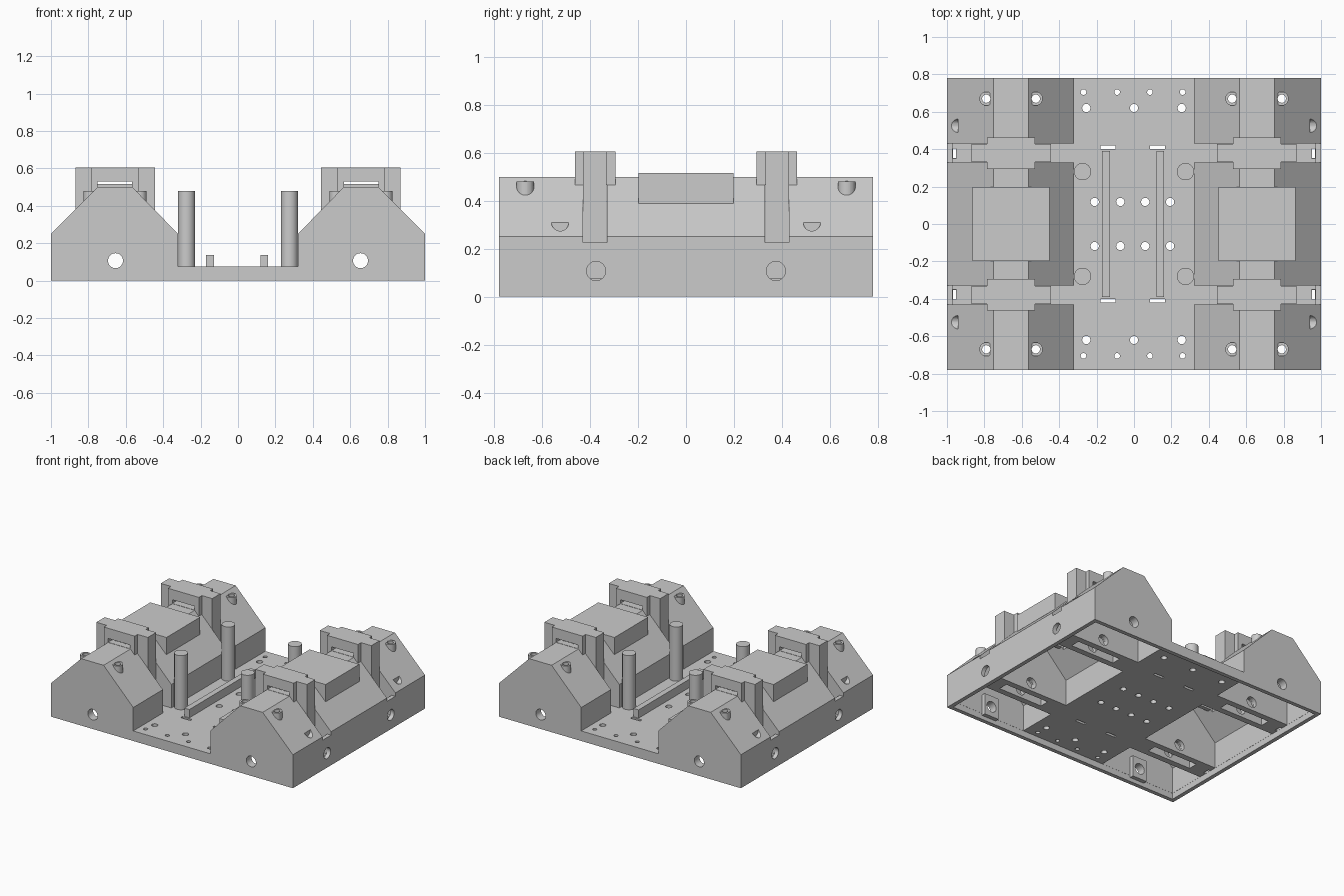
import bpy, bmesh, math
from mathutils import Matrix, Vector

cube = bpy.data.objects.get("Cube")
if cube:
    bpy.data.objects.remove(cube)

grey = bpy.data.materials.new("plain grey")
grey.use_nodes = True
COLOUR = (0.60, 0.60, 0.60, 1)
grey.diffuse_color = COLOUR
grey.node_tree.nodes["Principled BSDF"].inputs["Base Color"].default_value = COLOUR

SIDES = (-1, 1)


def add_box(bm, x, y, z):
    size = [b - a for a, b in (x, y, z)]
    mid = Vector([(a + b) / 2 for a, b in (x, y, z)])
    bmesh.ops.create_cube(bm, size=1, matrix=Matrix.Translation(mid) @ Matrix.Diagonal((*size, 1)))


def add_cylinder(bm, centre, radius, length, axis="Z"):
    turn = {"X": Matrix.Rotation(math.pi / 2, 4, "Y"),
            "Y": Matrix.Rotation(math.pi / 2, 4, "X"), "Z": Matrix.Identity(4)}[axis]
    bmesh.ops.create_cone(bm, cap_ends=True, segments=32, radius1=radius, radius2=radius,
                          depth=length, matrix=Matrix.Translation(centre) @ turn)


def add_prism(bm, profile, y0, y1):
    face = bm.faces.new([bm.verts.new((x, y0, z)) for x, z in profile])
    top = bmesh.ops.extrude_face_region(bm, geom=[face])["geom"]
    bmesh.ops.translate(bm, vec=(0, y1 - y0, 0), verts=[v for v in top if isinstance(v, bmesh.types.BMVert)])


def finish(name, bm):
    bmesh.ops.recalc_face_normals(bm, faces=bm.faces)
    mesh = bpy.data.meshes.new(name)
    bm.to_mesh(mesh)
    bm.free()
    mesh.materials.append(grey)
    obj = bpy.data.objects.new(name, mesh)
    bpy.context.collection.objects.link(obj)
    return obj


def cut(targets, bm):
    """Subtract the shapes in bm from every target, then drop the cutter."""
    cutter = finish("cutter", bm)
    cutter.hide_render = True
    for obj in targets:
        mod = obj.modifiers.new("cut", "BOOLEAN")
        mod.operation, mod.solver, mod.object = "DIFFERENCE", "EXACT", cutter
        bpy.context.view_layer.objects.active = obj
        bpy.ops.object.modifier_apply(modifier=mod.name)
    bpy.data.objects.remove(cutter)


def span(s, a, b):
    return tuple(sorted((s * a, s * b)))


# chassis: floor with two bevelled ridges
half = [(0.32, 0.075), (0.32, 0.25), (0.565, 0.5), (0.75, 0.5), (1, 0.25), (1, 0)]
bm = bmesh.new()
add_prism(bm, half + [(-x, z) for x, z in reversed(half)], -0.78, 0.78)
chassis = finish("chassis", bm)

# hollow underside
bm = bmesh.new()
add_box(bm, (-0.97, 0.97), (-0.75, 0.75), (-0.1, 0.045))
cut([chassis], bm)

# pockets inside the ridges
inner = [(0.35, 0.02), (0.35, 0.24), (0.577, 0.47), (0.738, 0.47), (0.969, 0.24), (0.969, 0.02)]
bm = bmesh.new()
for s in SIDES:
    for y0, y1 in ((-0.749, -0.46), (-0.3, 0.3), (0.46, 0.749)):
        add_prism(bm, [(s * x, z) for x, z in inner], y0, y1)
cut([chassis], bm)

# cross slots for the towers, and their notches in the outer walls
for x0, x1, z0 in ((0.31, 0.97, 0.075), (0.95, 1.1, 0.225)):
    bm = bmesh.new()
    for s in SIDES:
        for t in SIDES:
            add_box(bm, span(s, x0, x1), span(t, 0.33, 0.43), (z0, 0.7))
    cut([chassis], bm)

# towers with wide heads and a window
towers = []
for s in SIDES:
    for t in SIDES:
        for name, x, y, z in (("tower_arm", (0.445, 0.87), (0.331, 0.429), (0.07, 0.606)),
                              ("tower_inner_cheek", (0.53, 0.785), (0.295, 0.331), (0.465, 0.606)),
                              ("tower_outer_cheek", (0.53, 0.785), (0.429, 0.463), (0.465, 0.606))):
            bm = bmesh.new()
            add_box(bm, span(s, *x), span(t, *y), z)
            towers.append(finish(name, bm))
bm = bmesh.new()
for s in SIDES:
    add_box(bm, span(s, 0.567, 0.75), (-1, 1), (0.502, 0.53))
cut(towers, bm)

# wells inside the towers, open below
bm = bmesh.new()
for s in SIDES:
    for t in SIDES:
        add_box(bm, span(s, 0.475, 0.84), span(t, 0.345, 0.415), (-0.1, 0.576))
cut([chassis] + towers, bm)

# brackets behind the front and back walls
brackets = []
for s in SIDES:
    for t in SIDES:
        bm = bmesh.new()
        add_box(bm, span(s, 0.595, 0.715), span(t, 0.72, 0.755), (0.03, 0.19))
        brackets.append(finish("axle_bracket", bm))

# screw bosses on the slopes
bosses = []
for s in SIDES:
    for t in SIDES:
        for x in (0.525, 0.79):
            bm = bmesh.new()
            add_cylinder(bm, (s * x, t * 0.67, 0.43), 0.037, 0.1)
            bosses.append(finish("screw_boss", bm))

# half-round recesses low on the outer slopes
bm = bmesh.new()
for s in SIDES:
    for t in SIDES:
        add_cylinder(bm, (s * 0.99, t * 0.525, 0.31), 0.036, 0.1, "X")
cut([chassis], bm)

# axle bores running front to back
bm = bmesh.new()
for s in SIDES:
    add_cylinder(bm, (s * 0.655, 0, 0.107), 0.04, 2, "Y")
cut([chassis] + towers + brackets, bm)

# bores in the outer walls
bm = bmesh.new()
for s in SIDES:
    for t in SIDES:
        add_cylinder(bm, (s, t * 0.375, 0.107), 0.04, 0.1, "X")
cut([chassis], bm)

# screw holes through the bosses
bm = bmesh.new()
for s in SIDES:
    for t in SIDES:
        for x in (0.525, 0.79):
            add_cylinder(bm, (s * x, t * 0.67, 0.4), 0.022, 0.5)
cut([chassis] + bosses, bm)

# floor holes and slots
bm = bmesh.new()
for t in SIDES:
    for xs, y, r in (((-0.255, 0, 0.255), 0.62, 0.022),
                     ((-0.27, -0.09, 0.085, 0.26), 0.705, 0.015),
                     ((-0.21, -0.073, 0.06, 0.193), 0.118, 0.022)):
        for x in xs:
            add_cylinder(bm, (x, t * y, 0.06), r, 0.12)
    for x in (-0.14, 0.125):
        add_box(bm, (x - 0.04, x + 0.04), span(t, 0.4, 0.42), (0, 0.12))
    for s in SIDES:
        add_box(bm, span(s, 0.952, 0.969), span(t, 0.352, 0.405), (0, 0.12))
cut([chassis], bm)

# hollow cover boxes on the ridges
covers = []
for s in SIDES:
    bm = bmesh.new()
    add_box(bm, span(s, 0.452, 0.864), (-0.199, 0.199), (0.388, 0.516))
    covers.append(finish("cover_box", bm))
bm = bmesh.new()
for s in SIDES:
    add_box(bm, span(s, 0.482, 0.834), (-0.169, 0.169), (0.2, 0.486))
cut([chassis] + covers, bm)

# round posts
for s in SIDES:
    for t in SIDES:
        bm = bmesh.new()
        add_cylinder(bm, (s * 0.275, t * 0.28, 0.27), 0.046, 0.42)
        post = finish("round_post", bm)
        bpy.ops.object.select_all(action="DESELECT")
        post.select_set(True)
        bpy.context.view_layer.objects.active = post
        bpy.ops.object.shade_smooth_by_angle()

# floor rails
for x in (-0.15, 0.14):
    bm = bmesh.new()
    add_box(bm, (x - 0.021, x + 0.021), (-0.39, 0.39), (0.07, 0.137))
    finish("floor_rail", bm)
